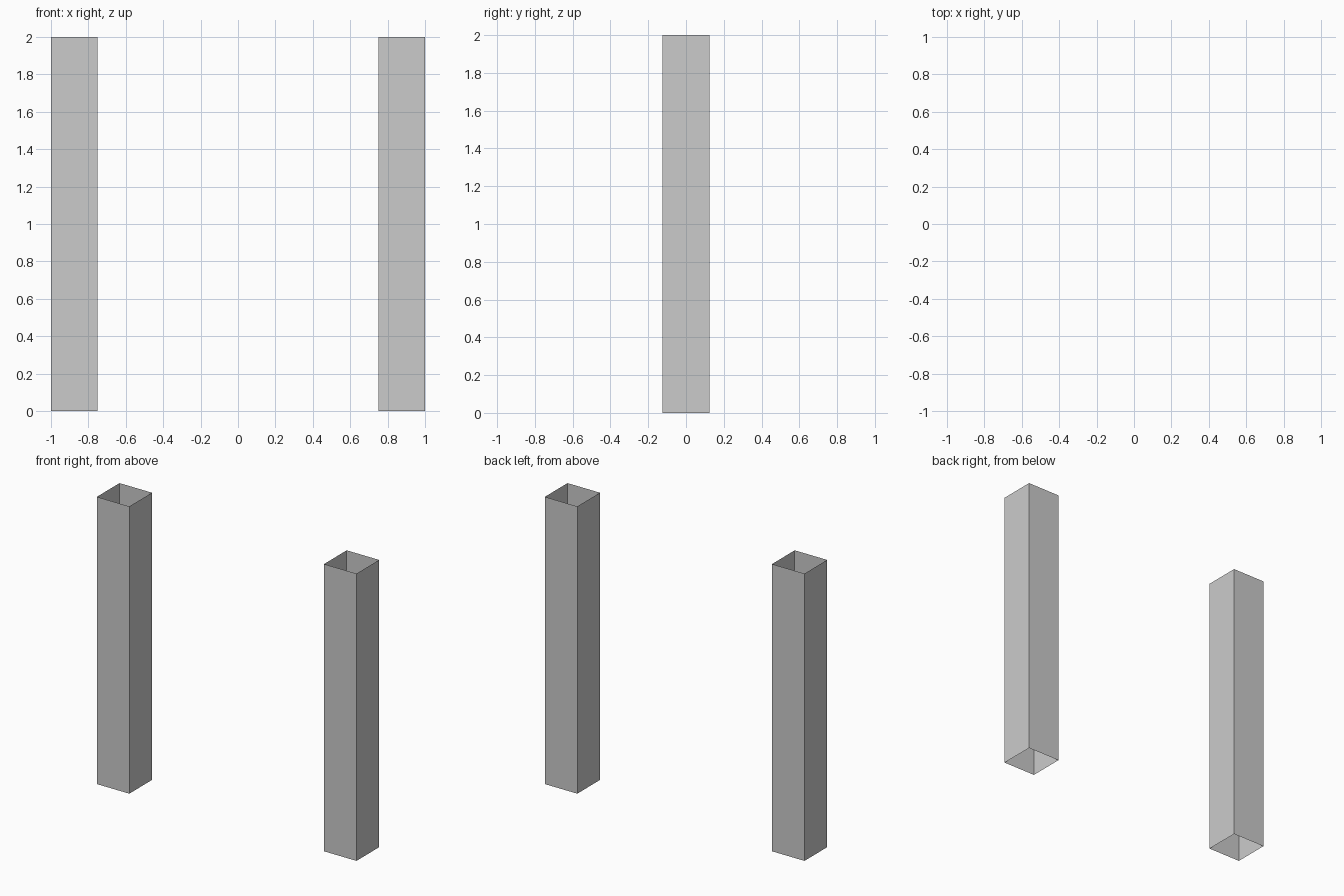
import bpy
import bmesh

if "Cube" in bpy.data.objects:
    bpy.data.objects.remove(bpy.data.objects["Cube"])

WIDTH, HEIGHT, OFFSET = 0.25, 2.0, 0.875


def open_post(name, x):
    """Square thin-walled post, open at the top and bottom."""
    bm = bmesh.new()
    bmesh.ops.create_cube(bm, size=1.0)
    caps = [f for f in bm.faces if abs(f.normal.z) > 0.5]
    bmesh.ops.delete(bm, geom=caps, context='FACES_ONLY')
    bmesh.ops.scale(bm, vec=(WIDTH, WIDTH, HEIGHT), verts=bm.verts)
    bmesh.ops.translate(bm, vec=(0, 0, HEIGHT / 2), verts=bm.verts)
    mesh = bpy.data.meshes.new(name)
    bm.to_mesh(mesh)
    bm.free()
    post = bpy.data.objects.new(name, mesh)
    post.location.x = x
    bpy.context.collection.objects.link(post)


# Left and right posts
for side, sign in (("left", -1), ("right", 1)):
    open_post(side + "_post", sign * OFFSET)
